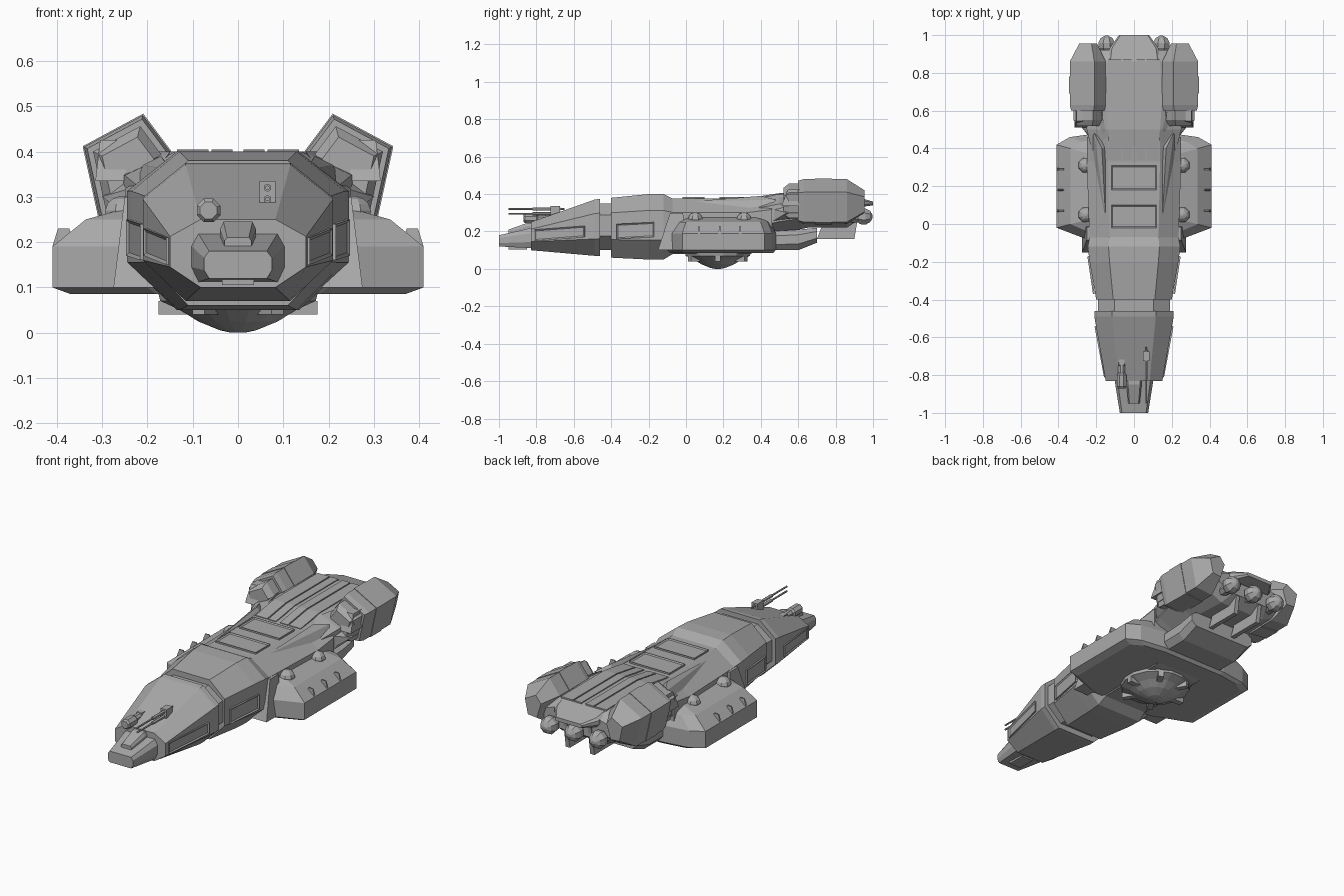
import bpy, bmesh, math
from mathutils import Vector

if "Cube" in bpy.data.objects:
    bpy.data.objects.remove(bpy.data.objects["Cube"])

GREY = .4
hull_grey = bpy.data.materials.new("hull_grey")
hull_grey.use_nodes = True
hull_grey.diffuse_color = (GREY, GREY, GREY, 1)
shader = hull_grey.node_tree.nodes["Principled BSDF"]
shader.inputs["Base Color"].default_value = hull_grey.diffuse_color


def finish(bm, name):
    bmesh.ops.recalc_face_normals(bm, faces=bm.faces)
    mesh = bpy.data.meshes.new(name)
    bm.to_mesh(mesh)
    bm.free()
    mesh.materials.append(hull_grey)
    part = bpy.data.objects.new(name, mesh)
    bpy.context.collection.objects.link(part)
    return part


def both(make, name, *args, **options):
    """Make a part on the left and its mirror image on the right."""
    make("left_" + name, *args, flip=1, **options)
    make("right_" + name, *args, flip=-1, **options)


def loft(name, rings, flip=1):
    """Skin a row of rings and cap both ends."""
    bm = bmesh.new()
    loops = [[bm.verts.new((x * flip, y, z)) for x, y, z in ring] for ring in rings]
    for near, far in zip(loops, loops[1:]):
        for i in range(len(near)):
            bm.faces.new((near[i - 1], near[i], far[i], far[i - 1]))
    bm.faces.new(loops[0])
    bm.faces.new(loops[-1])
    return finish(bm, name)


def wrap(name, points, flip=1):
    """Smallest convex solid around a few points."""
    bm = bmesh.new()
    for x, y, z in points:
        bm.verts.new((x * flip, y, z))
    bmesh.ops.convex_hull(bm, input=bm.verts)
    bmesh.ops.dissolve_limit(bm, angle_limit=.02, verts=bm.verts, edges=bm.edges)
    return finish(bm, name)


def mirrored(ring):
    return ring + [(-x, y, z) for x, y, z in reversed(ring)]


def body(name, stations, flat=.55):
    """Eight-sided body from (y, half width, top, bottom) stations."""
    rings = []
    for y, wide, top, bottom in stations:
        tall = top - bottom
        rings.append(mirrored([(wide * flat, y, top), (wide, y, bottom + tall * .75),
                               (wide, y, bottom + tall * .3), (wide * flat, y, bottom)]))
    return loft(name, rings)


def block(name, centre, size, top=1, lean=0, flip=1):
    """Box whose upper face may be scaled, and moved along y."""
    middle, half = Vector(centre), Vector(size) / 2
    rings = []
    for level, scale, shift in ((-1, 1, 0), (1, top, lean)):
        rings.append([middle + Vector((half.x * i * scale, half.y * j * scale + shift, half.z * level))
                      for i, j in ((-1, -1), (1, -1), (1, 1), (-1, 1))])
    return loft(name, rings, flip)


def turned(name, centre, profile, along_y=False, sides=8, flip=1):
    """Turned part from (radius, distance along the axis) points."""
    middle = Vector(centre)
    rings = []
    for radius, reach in profile:
        angles = [math.tau * (i + .5) / sides for i in range(sides)]
        circle = [(radius * math.cos(a), radius * math.sin(a)) for a in angles]
        rings.append([middle + Vector((u, reach, v) if along_y else (u, v, reach)) for u, v in circle])
    return loft(name, rings, flip)


def bulge(radius, depth, first, steps=4):
    """Rounded profile, from a given angle to the pole."""
    angles = [first + (math.radians(80) - first) * i / steps for i in range(steps + 1)]
    return [(radius * math.cos(a), depth * math.sin(a)) for a in angles]


def panel(name, start, end, across, flip=1):
    """Thin framed plate between two points on the skin."""
    bm = bmesh.new()
    start, end, half = Vector(start), Vector(end), Vector(across) / 2
    corners = [start - half, end - half, end + half, start + half]
    face = bm.faces.new([bm.verts.new((c.x * flip, c.y, c.z)) for c in corners])
    face.normal_update()
    outward = face.normal.copy()
    middle = face.calc_center_median()
    if outward.dot(Vector((middle.x, 0, middle.z - .2))) < 0:
        outward.negate()
    raised = bmesh.ops.extrude_face_region(bm, geom=[face])["geom"]
    rim = [v for v in raised if isinstance(v, bmesh.types.BMVert)]
    bmesh.ops.translate(bm, verts=rim, vec=outward * .009)
    lid = [f for f in raised if isinstance(f, bmesh.types.BMFace)]
    bm.normal_update()
    bmesh.ops.inset_region(bm, faces=lid, thickness=.01)
    bmesh.ops.translate(bm, verts=lid[0].verts, vec=outward * -.005)
    return finish(bm, name)


# Fuselage
body("nose_hull", [(-.83, .15, .25, .1), (-.49, .21, .37, .07), (-.46, .21, .375, .07)])
body("neck_collar", [(-.48, .19, .35, .1), (-.38, .19, .35, .1)])
body("forward_hull", [(-.4, .2, .38, .06), (-.2, .235, .4, .05), (-.12, .245, .4, .05), (-.07, .235, .375, .08)])
body("middle_hull", [(-.1, .235, .375, .08), (.33, .25, .375, .08), (.46, .25, .39, .1)])
body("rear_hull", [(.33, .21, .37, .15), (.5, .25, .4, .19), (.65, .27, .4, .22), (.86, .25, .4, .22),
                   (.92, .2, .375, .26)])
body("rear_block", [(.44, .2, .2, .1), (.6, .2, .21, .1), (.7, .2, .22, .14)], flat=.85)
body("tail_cover", [(.86, .14, .4, .35), (.93, .13, .38, .33), (1, .08, .36, .34)], flat=.9)

# Nose tip, cabin and viewport frame
body("nose_tip", [(-1, .075, .18, .12), (-.8, .107, .225, .11)], flat=.85)
body("cabin", [(-.95, .03, .21, .18), (-.85, .04, .245, .18), (-.78, .04, .245, .18)], flat=.8)
for edge, height in (("ledge", .13), ("brow", .165)):
    block("viewport_" + edge, (0, -.98, height), (.14, .04, .008))
block("chin_sensor", (0, -.9, .115), (.07, .1, .02))

# Bow weapons
turned("bow_turret", (-.065, -.87, .27), [(.02, 0), (.028, .01), (.028, .07), (.02, .08), (.02, .15)], along_y=True)
block("turret_mount", (-.065, -.74, .25), (.05, .12, .08), top=.6, lean=.03)
for level, height in (("lower", .295), ("upper", .32)):
    turned(level + "_gun_barrel", (.065, -.95, height), [(.005, 0), (.005, .3)], along_y=True, sides=6)
    turned(level + "_gun_sleeve", (.065, -.82, height), [(.009, 0), (.009, .15)], along_y=True, sides=6)
block("gun_shield", (.065, -.7, .3), (.035, .05, .07))

# Framed panels on the flanks and the deck
both(panel, "nose_panel", (.15, -.81, .18), (.2, -.54, .2), across=(0, 0, .06))
both(panel, "forward_panel", (.208, -.37, .2), (.238, -.17, .21), across=(0, 0, .08))
for front, back in ((-.02, .1), (.18, .31)):
    panel("deck_panel", (0, front, .375), (0, back, .375), across=(.24, 0, 0))

# Wings and flat belly, stacked from one plan outline
plan = [(.2, -.1), (.41, -.02), (.41, .42), (.34, .46), (.2, .48)]
MIDSHIP = .19
levels = []
for scale, height in ((.9, .085), (1, .1), (1, .19), (.82, .25), (.6, .275)):
    levels.append(mirrored([(x * scale, MIDSHIP + (y - MIDSHIP) * (1 + scale) / 2, height) for x, y in plan]))
loft("wings", levels)
for y in (.07, .18, .29):
    both(block, "wing_rib", (.385, y, .21), (.05, .012, .04), top=.5)
both(block, "wing_root", (.225, -.08, .2), (.1, .14, .2), top=.5, lean=.03)
both(wrap, "deck_fairing", [(.15, .02, .36), (.17, .4, .39), (.21, .48, .37), (.24, .42, .29), (.13, .42, .34)])

# Domes on the wings
for y in (.05, .31):
    both(turned, "wing_dome", (.255, y, .265), bulge(.042, .037, first=-.3))
for y in (.1, .24):
    turned("small_dome", (.205, y, .285), bulge(.023, .022, first=-.3))

# Belly dish with radial braces
turned("belly_dish", (0, .17, 0), [(.18, .09), (.175, .07), (.13, .05), (.09, .025), (.04, .005), (.015, 0)], sides=16)
SPOKES = 6
for spoke in range(SPOKES):
    brace = block("dish_brace", (.135, 0, .055), (.08, .03, .03))
    brace.rotation_euler.z = math.tau * spoke / SPOKES
    brace.location.y = .17

# Engine pods with cowls, bands, intakes and pylons
outline = [(.15, .4), (.21, .48), (.34, .41), (.305, .25), (.2, .24)]


def pod(name, stations, flip=1):
    middle_x, middle_z = .24, .36
    loft(name, [[(middle_x + (x - middle_x) * scale, y, middle_z + (z - middle_z) * scale) for x, z in outline]
                for y, scale in stations], flip)


both(pod, "engine_pod", [(.6, .93), (.63, 1), (.86, 1), (.955, .5)])
both(pod, "pod_cowl", [(.52, .6), (.55, .8), (.62, .8)])
both(pod, "pod_band", [(.69, 1.03), (.78, 1.03)])
both(block, "pod_intake", (.28, .56, .38), (.07, .1, .09), top=.7, lean=.02)
both(wrap, "pod_pylon", [(.2, .42, .33), (.22, .44, .24), (.3, .54, .3), (.3, .7, .3), (.15, .5, .4),
                         (.2, .7, .4), (.2, .7, .24)])

# Raised strips along the rear deck
for x, half in ((.035, .023), (.1, .035)):
    both(loft, "deck_strip", [[(x - half, y, z - .02), (x + half, y, z - .02), (x + half, y, z), (x - half, y, z)]
                              for y, z in ((.34, .38), (.5, .405), (.87, .405))])

# Three engine nozzles with fins between them
for x in (-.145, 0, .145):
    turned("nozzle_pipe", (x, .8, .28), [(.035, 0), (.035, .13)], along_y=True)
    turned("nozzle_bulb", (x, .95, .28), bulge(.048, .048, first=-1), along_y=True)
both(block, "stern_fin", (.073, .8, .25), (.025, .2, .18), top=.8, lean=.05)
